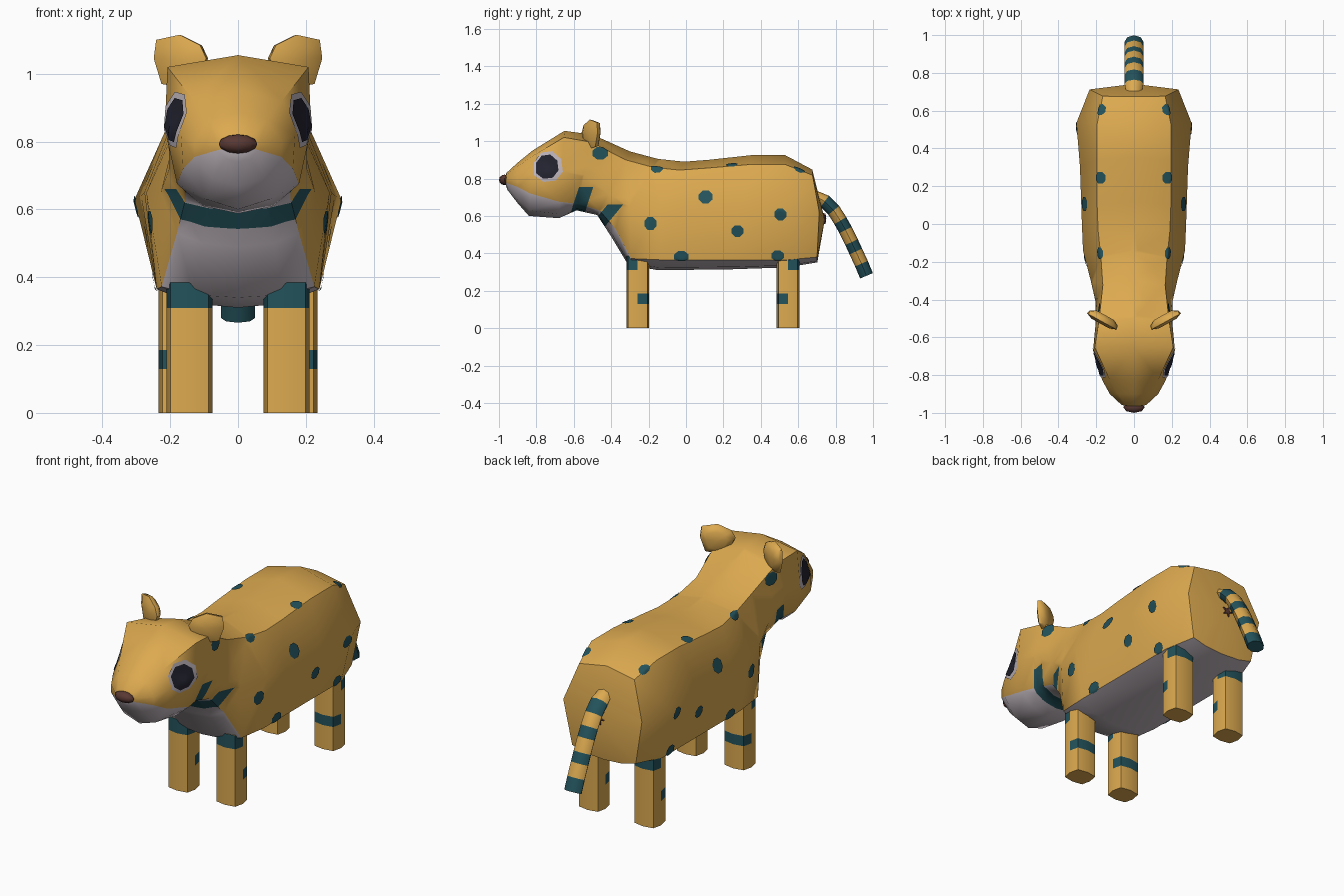
import bpy, bmesh, math
from mathutils import Vector
from mathutils.bvhtree import BVHTree

if "Cube" in bpy.data.objects:
    bpy.data.objects.remove(bpy.data.objects["Cube"], do_unlink=True)

# Materials
FUR, PALE, TEAL, BLACK, BROWN = range(5)
MATS = []
for name, rgb in (("golden fur", (0.72, 0.40, 0.08)), ("pale grey", (0.56, 0.50, 0.54)),
                  ("dark teal", (0.017, 0.085, 0.105)), ("eye black", (0.017, 0.017, 0.03)),
                  ("nose brown", (0.10, 0.04, 0.033))):
    m = bpy.data.materials.new(name)
    m.use_nodes = True
    m.diffuse_color = (*rgb, 1)
    m.node_tree.nodes["Principled BSDF"].inputs["Base Color"].default_value = (*rgb, 1)
    MATS.append(m)


def finish(name, bm, angle=50, recalc=True):
    """Turn a bmesh into a smooth-shaded object with sharp creases."""
    if recalc:
        bmesh.ops.recalc_face_normals(bm, faces=bm.faces)
    me = bpy.data.meshes.new(name)
    bm.to_mesh(me)
    bm.free()
    for m in MATS:
        me.materials.append(m)
    ob = bpy.data.objects.new(name, me)
    bpy.context.collection.objects.link(ob)
    bpy.ops.object.select_all(action='DESELECT')
    ob.select_set(True)
    bpy.context.view_layer.objects.active = ob
    bpy.ops.object.shade_smooth_by_angle(angle=math.radians(angle))
    return ob


def loft(rings, rule, ends):
    """Skin closed rings; rule(ring, side) gives the material; ends are fan centres."""
    bm = bmesh.new()
    vs = [[bm.verts.new(p) for p in r] for r in rings]
    n = len(rings[0])
    for i in range(len(vs) - 1):
        for j in range(n):
            k = (j + 1) % n
            bm.faces.new((vs[i][j], vs[i][k], vs[i + 1][k], vs[i + 1][j])).material_index = rule(i, j)
    for ring, centre, i in ((vs[0], ends[0], 0), (vs[-1], ends[1], len(vs) - 1)):
        c = bm.verts.new(centre)
        for j in range(n):
            bm.faces.new((ring[j], ring[(j + 1) % n], c)).material_index = rule(i, j)
    return bm


# Head and body: top y, top z, bottom y, bottom z, top corner x, drop, side x, side z, lower edge x, z
SECTIONS = [
    (-0.960, 0.830, -0.955, 0.740, 0.045, 0.008, 0.065, 0.800, 0.060, 0.775),
    (-0.900, 0.885, -0.900, 0.668, 0.085, 0.020, 0.128, 0.800, 0.128, 0.755),
    (-0.820, 0.950, -0.840, 0.600, 0.130, 0.030, 0.168, 0.820, 0.162, 0.720),
    (-0.650, 1.055, -0.680, 0.588, 0.208, 0.035, 0.216, 0.840, 0.180, 0.675),
    (-0.500, 1.035, -0.585, 0.630, 0.185, 0.040, 0.205, 0.820, 0.155, 0.665),
    (-0.300, 0.945, -0.475, 0.605, 0.165, 0.045, 0.203, 0.720, 0.155, 0.630),
    (-0.150, 0.905, -0.400, 0.490, 0.175, 0.045, 0.228, 0.650, 0.180, 0.530),
    (-0.010, 0.890, -0.310, 0.340, 0.190, 0.045, 0.270, 0.650, 0.225, 0.372),
    (0.120, 0.900, -0.150, 0.310, 0.195, 0.045, 0.276, 0.650, 0.240, 0.365),
    (0.350, 0.925, 0.250, 0.315, 0.195, 0.050, 0.286, 0.640, 0.240, 0.365),
    (0.530, 0.925, 0.540, 0.325, 0.195, 0.050, 0.305, 0.630, 0.240, 0.365),
    (0.675, 0.848, 0.702, 0.352, 0.165, 0.030, 0.235, 0.620, 0.190, 0.380),
]
rings = []
for yt, zt, yb, zb, xt, drop, xs, zs, xg, zg in SECTIONS:
    half = [(0, zt), (xt, zt - drop), (xs, zs), (xg, zg), (0.58 * xg, zb + 0.25 * (zg - zb)), (0, zb)]
    full = half + [(-x, z) for x, z in half[4:0:-1]]
    rings.append([Vector((x, yt + (yb - yt) * (zt - z) / (zt - zb), z)) for x, z in full])
for k in (2, 8):                                   # rounded rump
    rings[-1][k].y += 0.025
last = len(rings) - 1
bm = loft(rings, lambda i, j: PALE if 3 <= j <= 6 and i < last else FUR,
          [(0, -0.972, 0.79), (0, 0.742, 0.58)])

# Throat bands: centre, normal, half width, upper end
BANDS = [((0, -0.565, 0.66), (0, 0.95, -0.31), 0.036, 0.755),
         ((0, -0.42, 0.61), (0, 0.77, -0.64), 0.032, 0.66)]


def cut(co, no, test):
    fs = [f for f in bm.faces if test(f.calc_center_median())]
    geom = set(fs)
    for f in fs:
        geom.update(f.edges)
        geom.update(f.verts)
    bmesh.ops.bisect_plane(bm, geom=list(geom), plane_co=co, plane_no=no, dist=1e-5)


bmesh.ops.triangulate(bm, faces=bm.faces)
for co, no, h, top in BANDS:
    co, no = Vector(co), Vector(no).normalized()
    for s in (-h, h):
        cut(co + no * s, no, lambda c: c.y < -0.1)
    inside = lambda c: abs(no.dot(c - co)) < h and c.y < -0.1
    cut((0, 0, top), (0, 0, 1), inside)
    for f in bm.faces:
        c = f.calc_center_median()
        if inside(c) and c.z < top:
            f.material_index = TEAL
bmesh.ops.triangulate(bm, faces=bm.faces)
bmesh.ops.recalc_face_normals(bm, faces=bm.faces)
skin = BVHTree.FromBMesh(bm)
finish("body", bm)


def patch(name, origin, aim, ru, rv, mat, lift=0.005):
    """Thin eight-sided plate that follows the skin where the ray lands."""
    hit, n, _, _ = skin.ray_cast(Vector(origin), Vector(aim))
    u = (Vector((0, 1, 0)) - n * n.y).normalized()
    v = n.cross(u)
    bm = bmesh.new()

    def put(a, r):
        p = hit + u * ru * r * math.cos(a) + v * rv * r * math.sin(a)
        q, qn, _, _ = skin.find_nearest(p)
        return bm.verts.new(q + (qn + n).normalized() * lift)
    angles = [math.radians(22.5 + 45 * k) for k in range(8)]
    prev, mid = None, put(0, 0)
    for r in (0.25, 0.5, 0.75, 1.0):
        ring = [put(a, r) for a in angles]
        for k in range(8):
            m = (k + 1) % 8
            vs = (mid, ring[k], ring[m]) if prev is None else (prev[k], ring[k], ring[m], prev[m])
            bm.faces.new(vs).material_index = mat
        prev = ring
    return finish(name, bm, recalc=False)


# Flank spots (y, z, half length, half height) and back spots (y)
FLANK = [(-0.46, 0.935, 0.045, 0.036), (0.105, 0.70, 0.040, 0.040), (-0.19, 0.56, 0.036, 0.038),
         (0.275, 0.52, 0.034, 0.034), (0.505, 0.61, 0.034, 0.036), (-0.025, 0.382, 0.042, 0.034),
         (0.49, 0.388, 0.036, 0.032)]
for s, side in ((1, "left"), (-1, "right")):
    for k, (y, z, a, b) in enumerate(FLANK):
        patch(f"{side}_flank_spot_{k + 1}", (s, y, z), (-s, 0, 0), a, b, TEAL)
    for k, y in enumerate((-0.155, 0.245, 0.605)):
        patch(f"{side}_back_spot_{k + 1}", (s * 0.178, y, 2), (0, 0, -1), 0.034, 0.032, TEAL)
    # Eyes
    patch(f"{side}_eye_white", (s, -0.735, 0.86), (-s, 0, 0), 0.088, 0.094, PALE, 0.004)
    patch(f"{side}_eye_pupil", (s, -0.74, 0.86), (-s, 0, 0), 0.069, 0.073, BLACK, 0.008)

    # Ear: rim outline with a domed back and a shallow front
    rim = [(-0.09, 0), (-0.068, 0.04), (0, 0.07), (0.08, 0.055), (0.088, 0), (0.062, -0.075), (0, -0.085), (-0.06, -0.06)]
    ear = []
    for scale, off in ((0.6, 0.022), (1.0, 0.008), (0.95, -0.012), (0.6, -0.03)):
        ear.append([Vector((s * (0.168 + 0.87 * u * scale + 0.48 * off),
                            -0.508 + 0.48 * u * scale - 0.87 * off, 1.045 + w * scale)) for u, w in rim])
    ends = [sum(r, Vector()) / 8 for r in (ear[0], ear[-1])]
    finish(f"{side}_ear", loft(ear, lambda i, j: FUR, ends))

    # Legs: banded on opposite halves at the top and the middle
    for part, x, y, front in (("front", 0.143, -0.258, True), ("hind", 0.166, 0.546, False)):
        leg = []
        for z, shift in ((0, 0), (0.13, 0.0), (0.185, 0.0), (0.31, 0), (0.385, 0)):
            ring = []
            for k in range(8):
                a, r = math.radians(45 * k), 1.18 if k % 2 else 1.0
                ring.append(Vector((s * x + 0.068 * r * math.cos(a), y + shift + 0.061 * r * math.sin(a), z)))
            leg.append(ring)

        def leg_rule(i, j, front=front):
            rear_half = j < 4
            return TEAL if (i == 1 and rear_half == front) or (i == 3 and rear_half != front) else FUR
        finish(f"{side}_{part}_leg", loft(leg, leg_rule, [(s * x, y, 0), (s * x, y, 0.385)]))

# Tail: banded tube along a curved path
PATH = [(0.675, 0.715), (0.742, 0.678), (0.79, 0.63), (0.825, 0.575), (0.853, 0.525),
        (0.885, 0.46), (0.908, 0.41), (0.938, 0.345), (0.965, 0.28)]
tail = []
for i, (y, z) in enumerate(PATH):
    a, b = PATH[max(i - 1, 0)], PATH[min(i + 1, len(PATH) - 1)]
    t = Vector((0, b[0] - a[0], b[1] - a[1])).normalized()
    side_axis = Vector((0, -t.z, t.y))
    size = 0.75 if i == 0 else 1.0
    tail.append([Vector((0.05 * size * math.cos(k * math.pi / 4), y, z))
                 + side_axis * 0.037 * size * math.sin(k * math.pi / 4) for k in range(8)])
finish("tail", loft(tail, lambda i, j: TEAL if i % 2 or i == 8 else FUR,
                    [(0, *PATH[0]), (0, *PATH[-1])]))

# Nose
bm = bmesh.new()
bmesh.ops.create_uvsphere(bm, u_segments=8, v_segments=6, radius=1)
for v in bm.verts:
    v.co = Vector((v.co.x * 0.057, v.co.y * 0.03 - 0.97, v.co.z * 0.028 + 0.793))
for f in bm.faces:
    f.material_index = BROWN
finish("nose", bm)

# Small star under the tail
star = []
for y, size in ((0.715, 1.0), (0.746, 0.8)):
    star.append([Vector(((0.036 if k % 2 else 0.015) * size * math.cos(k * math.pi / 5), y,
                         0.585 + (0.036 if k % 2 else 0.015) * size * math.sin(k * math.pi / 5))) for k in range(10)])
finish("under_tail_star", loft(star, lambda i, j: BROWN, [(0, 0.715, 0.585), (0, 0.75, 0.585)]))
